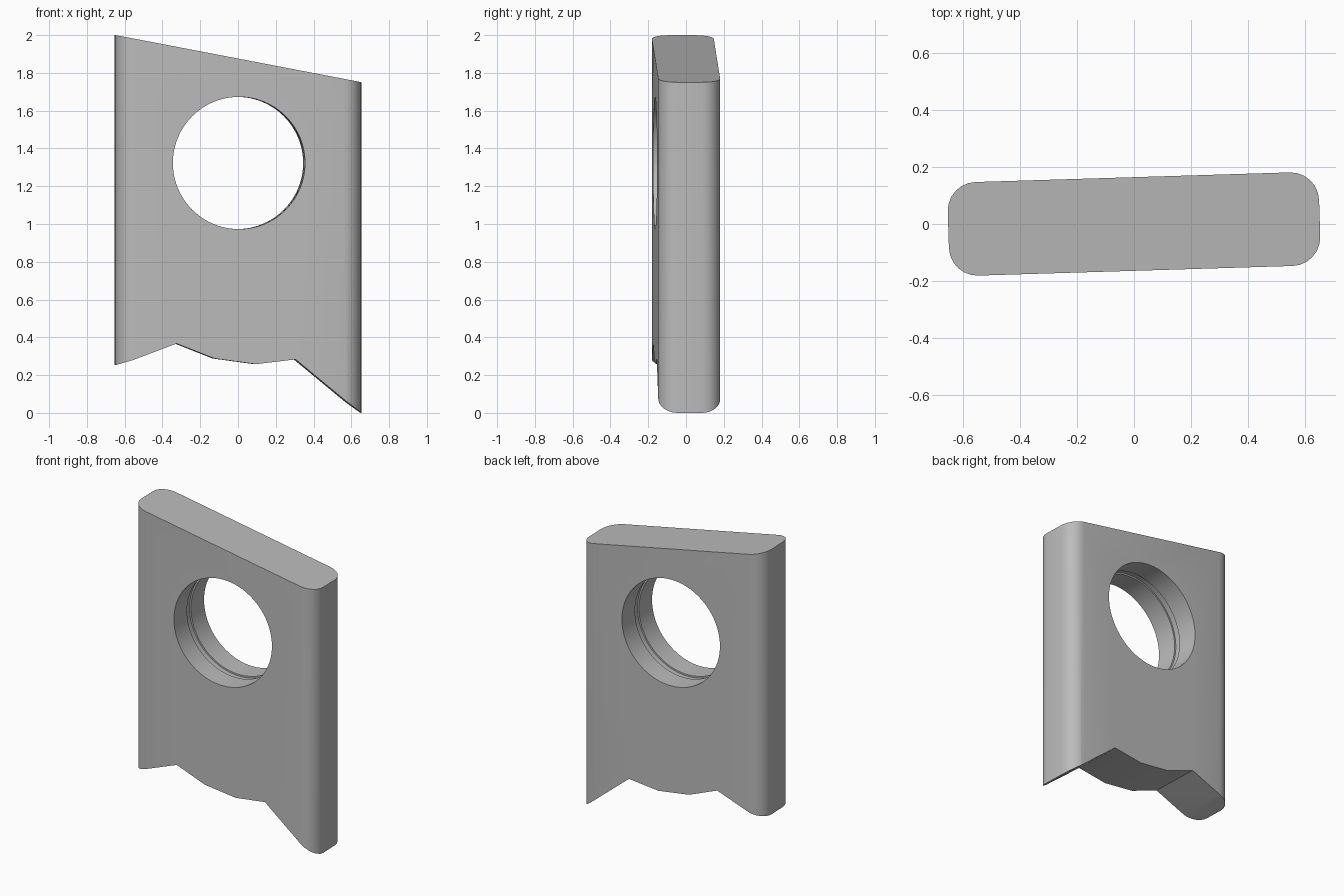
import bpy, bmesh, math
from mathutils import Matrix

cube = bpy.data.objects.get("Cube")
if cube:
    bpy.data.objects.remove(cube, do_unlink=True)

TILT = math.radians(1.75)
HALF_W, HALF_T, CORNER = 0.651, 0.164, 0.1

grey = bpy.data.materials.new("plain grey")
grey.use_nodes = True
colour = (0.5, 0.5, 0.5, 1)
grey.diffuse_color = colour
grey.node_tree.nodes["Principled BSDF"].inputs["Base Color"].default_value = colour


def loft(name, rings):
    """Closed solid through equal-length rings of points, capped at both ends."""
    bm = bmesh.new()
    loops = [[bm.verts.new(p) for p in ring] for ring in rings]
    n = len(loops[0])
    for a, b in zip(loops, loops[1:]):
        for i in range(n):
            j = (i + 1) % n
            bm.faces.new((a[i], a[j], b[j], b[i]))
    bm.faces.new(loops[0][::-1])
    bm.faces.new(loops[-1])
    bmesh.ops.recalc_face_normals(bm, faces=bm.faces)
    mesh = bpy.data.meshes.new(name)
    bm.to_mesh(mesh)
    bm.free()
    mesh.materials.append(grey)
    obj = bpy.data.objects.new(name, mesh)
    bpy.context.collection.objects.link(obj)
    return obj


def apply_boolean(target, cutter, operation):
    mod = target.modifiers.new("cut", "BOOLEAN")
    mod.operation = operation
    mod.solver = "EXACT"
    mod.object = cutter
    bpy.context.view_layer.objects.active = target
    bpy.ops.object.modifier_apply(modifier=mod.name)
    bpy.data.objects.remove(cutter, do_unlink=True)


# Slab with rounded vertical edges
outline = []
for k, (sx, sy) in enumerate([(1, 1), (-1, 1), (-1, -1), (1, -1)]):
    for s in range(7):
        a = math.radians(90 * k + 15 * s)
        outline.append((sx * (HALF_W - CORNER) + CORNER * math.cos(a),
                        sy * (HALF_T - CORNER) + CORNER * math.sin(a)))
slab = loft("slab", [[(x, y, z) for x, y in outline] for z in (-0.2, 2.2)])

# Sloping top and notched lower edge
profile = [(-0.7, 2.009), (-0.7, 0.242), (-0.651, 0.253), (-0.56, 0.28),
           (-0.33, 0.367), (-0.13, 0.288), (0.09, 0.258), (0.30, 0.283),
           (0.57, 0.06), (0.651, 0.0), (0.7, -0.036), (0.7, 1.741)]
trim = loft("trim", [[(x, y, z) for x, z in profile] for y in (-0.4, 0.4)])
apply_boolean(slab, trim, "INTERSECT")

# Round bore with a shallow groove halfway through
bore_rings = []
for y, r in [(-0.3, 0.35), (-0.022, 0.35), (-0.022, 0.36),
             (0.022, 0.36), (0.022, 0.35), (0.3, 0.35)]:
    bore_rings.append([(r * math.cos(t * math.tau / 96), y,
                        1.323 + r * math.sin(t * math.tau / 96)) for t in range(96)])
apply_boolean(slab, loft("bore", bore_rings), "DIFFERENCE")

# Slight turn about the vertical, then smooth the curved walls
slab.data.transform(Matrix.Rotation(TILT, 4, "Z"))
bpy.ops.object.select_all(action="DESELECT")
slab.select_set(True)
bpy.context.view_layer.objects.active = slab
bpy.ops.object.shade_smooth_by_angle(angle=math.radians(30))
